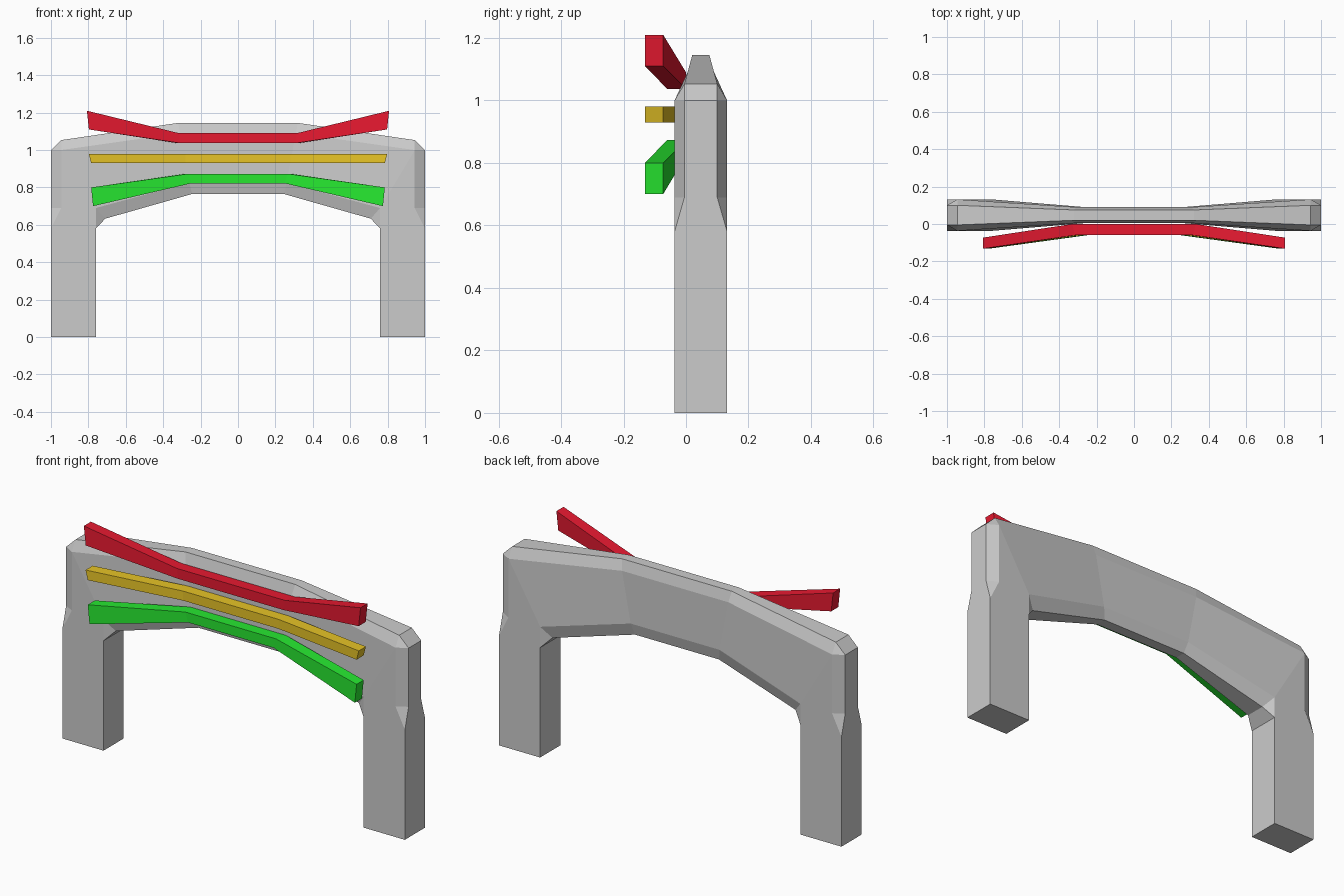
import bpy, bmesh

if "Cube" in bpy.data.objects:
    bpy.data.objects.remove(bpy.data.objects["Cube"])


def mirrored(bm, axis):
    geom = bm.verts[:] + bm.edges[:] + bm.faces[:]
    bmesh.ops.mirror(bm, geom=geom, axis=axis, merge_dist=0.0005)


def finish(bm, name, y=0.0, color=None):
    bmesh.ops.remove_doubles(bm, verts=bm.verts[:], dist=0.0005)
    bmesh.ops.recalc_face_normals(bm, faces=bm.faces[:])
    mesh = bpy.data.meshes.new(name)
    bm.to_mesh(mesh)
    bm.free()
    obj = bpy.data.objects.new(name, mesh)
    obj.location.y = y
    bpy.context.collection.objects.link(obj)
    if color:
        mat = bpy.data.materials.new(name + "_paint")
        mat.diffuse_color = color
        mat.use_nodes = True
        mat.node_tree.nodes["Principled BSDF"].inputs["Base Color"].default_value = mat.diffuse_color
        mesh.materials.append(mat)
    return obj


# Arch frame: one quarter, mirrored front/back and left/right
FULL, NARROW, MID, MID_EDGE = 0.084, 0.0525, 0.0425, 0.0275
# rims along the outer and inner edges, as (x, z, half depth)
outer = [(1, 0, FULL), (1, .58, FULL), (1, .69, NARROW), (1, 1.0, NARROW),
         (.945, 1.053, NARROW), (.32, 1.145, MID_EDGE), (0, 1.145, MID_EDGE)]
inner = [(.76, 0, FULL), (.76, .58, FULL), (.71, .633, NARROW),
         (.245, .765, MID_EDGE), (0, .765, MID_EDGE)]
# corners of the front face, outer then inner
face_out = [(.945, .69, FULL), (.945, 1.0, FULL), (.31, 1.09, MID), (0, 1.09, MID)]
face_in = [(.76, .69, FULL), (.26, .825, MID), (0, .825, MID)]

bm = bmesh.new()


def rim(points):
    return [bm.verts.new((x, -d, z)) for x, z, d in points]


O, I, P, Q = rim(outer), rim(inner), rim(face_out), rim(face_in)
for line, pts in ((O, outer), (I, inner)):
    centre = [bm.verts.new((x, 0, z)) for x, z, _ in pts]
    for i in range(len(line) - 1):
        bm.faces.new((line[i], line[i + 1], centre[i + 1], centre[i]))
    if line is O:
        foot = centre[0]
    else:
        bm.faces.new((O[0], I[0], centre[0], foot))
for face in ((O[0], I[0], I[1], O[1]), (O[1], I[1], Q[0], P[0]),
             (O[1], O[2], P[0]), (O[2], O[3], P[1], P[0]), (O[3], O[4], P[1]),
             (O[4], O[5], P[2], P[1]), (O[5], O[6], P[3], P[2]),
             (I[1], I[2], Q[0]), (I[2], I[3], Q[1], Q[0]), (I[3], I[4], Q[2], Q[1]),
             (P[0], P[1], Q[0]), (P[1], P[2], Q[1], Q[0]), (P[2], P[3], Q[2], Q[1])):
    bm.faces.new(face)
mirrored(bm, 'Y')
mirrored(bm, 'X')
finish(bm, "arch_frame", y=0.0475)


# Bent coloured bars across the front
def bar(name, color, end_x, end_z, bend_x, mid_z):
    """Each pair is (bottom, top)."""
    bm = bmesh.new()
    rings = []
    for xs, zs, y0, y1 in ((end_x, end_z, -.132, -.073), (bend_x, mid_z, -.06, 0)):
        for side in (-1, 1):
            ring = []
            for y, k in ((y0, 0), (y1, 0), (y1, 1), (y0, 1)):
                shift = 0.015 if xs is bend_x and y == y1 else 0
                ring.append(bm.verts.new((side * (xs[k] + shift), y, zs[k])))
            rings.append(ring)
    order = [rings[0], rings[2], rings[3], rings[1]]
    for a, b in zip(order, order[1:]):
        for k in range(4):
            n = (k + 1) % 4
            bm.faces.new((a[k], a[n], b[n], b[k]))
    bm.faces.new(order[0])
    bm.faces.new(order[-1])
    finish(bm, name, color=color)


bar("upper_red_bar", (.8, .01, .03, 1), (.797, .808), (1.11, 1.21), (.31, .315), (1.037, 1.09))
bar("middle_amber_bar", (.8, .55, .02, 1), (.785, .798), (.93, .98), (.28, .28), (.93, .98))
bar("lower_green_bar", (.02, .8, .03, 1), (.775, .785), (.70, .80), (.25, .265), (.822, .873))
